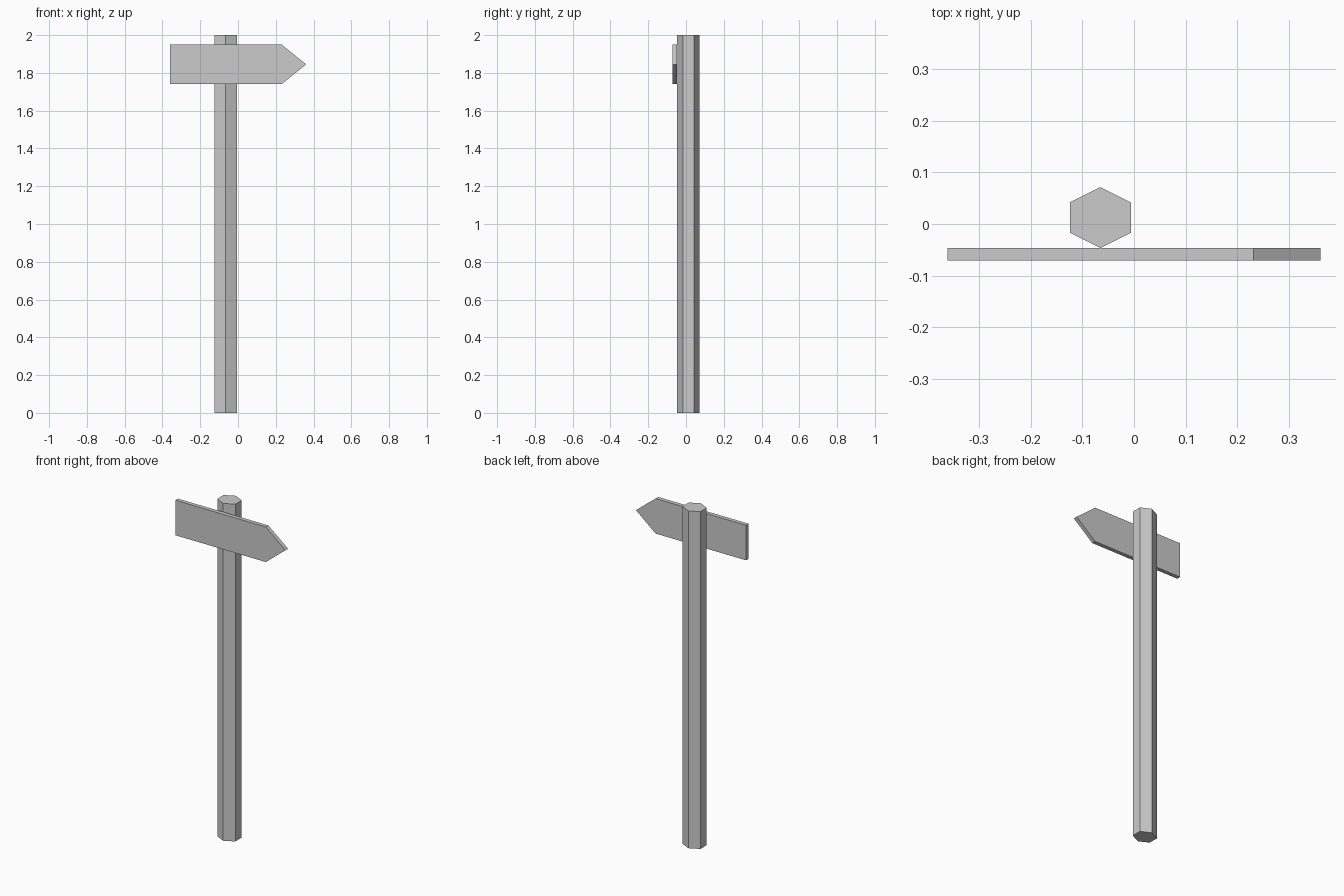
import bpy
import bmesh
from mathutils import Vector

if "Cube" in bpy.data.objects:
    bpy.data.objects.remove(bpy.data.objects["Cube"])


def extruded(name, profile, direction):
    """Solid made by sweeping a flat profile along a vector."""
    bm = bmesh.new()
    face = bm.faces.new([bm.verts.new(p) for p in profile])
    result = bmesh.ops.extrude_face_region(bm, geom=[face], use_keep_orig=True)
    verts = [g for g in result["geom"] if isinstance(g, bmesh.types.BMVert)]
    bmesh.ops.translate(bm, verts=verts, vec=Vector(direction))
    bmesh.ops.recalc_face_normals(bm, faces=bm.faces)
    mesh = bpy.data.meshes.new(name)
    bm.to_mesh(mesh)
    bm.free()
    obj = bpy.data.objects.new(name, mesh)
    bpy.context.collection.objects.link(obj)
    return obj


# Six-sided post, points toward front and back
cx, cy, half = -0.065, 0.0125, 0.059
hexagon = [(0, -1), (1, -0.5), (1, 0.5), (0, 1), (-1, 0.5), (-1, -0.5)]
extruded("post", [(cx + x * half, cy + y * half, 0) for x, y in hexagon], (0, 0, 2))

# Arrow-shaped board on the front of the post
arrow = [(-0.361, 1.741), (0.232, 1.741), (0.361, 1.845), (0.232, 1.949), (-0.361, 1.949)]
extruded("arrow_board", [(x, -0.0705, z) for x, z in arrow], (0, 0.024, 0))
